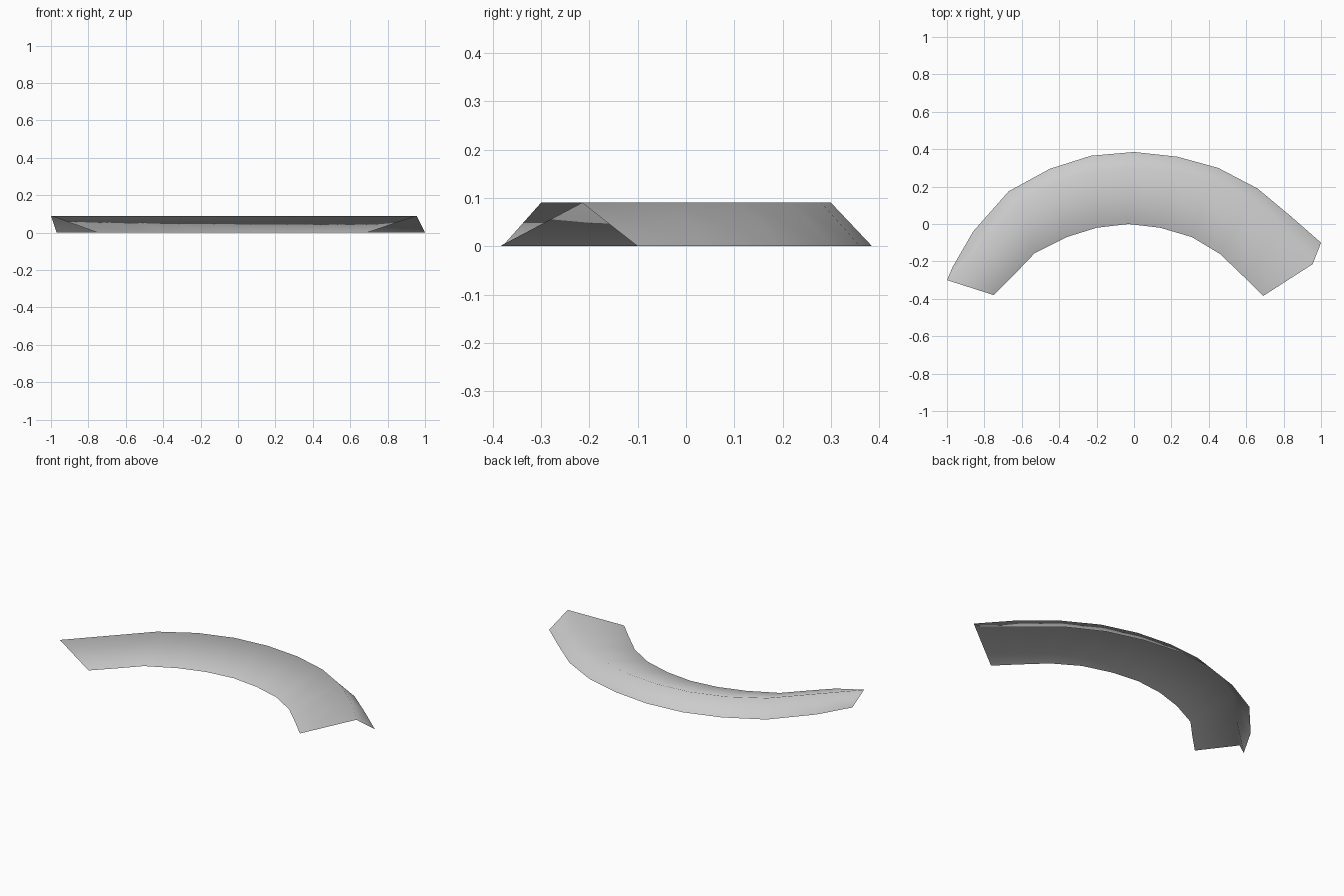
import bpy
import bmesh

# Remove the default cube only
default_cube = bpy.data.objects.get("Cube")
if default_cube:
    bpy.data.objects.remove(default_cube, do_unlink=True)


def make_material(name, colour):
    material = bpy.data.materials.new(name)
    material.use_nodes = True
    material.diffuse_color = colour
    shader = next(n for n in material.node_tree.nodes if n.type == "BSDF_PRINCIPLED")
    shader.inputs["Base Color"].default_value = colour
    return material


def loft_open_shell(name, rails, material):
    """Skin an open sheet across neighbouring rails of equal point count."""
    mesh = bpy.data.meshes.new(name)
    shell = bmesh.new()
    rows = [[shell.verts.new((x, y, height)) for x, y in path] for height, path in rails]
    for lower, upper in zip(rows, rows[1:]):
        for i in range(len(lower) - 1):
            shell.faces.new((lower[i], lower[i + 1], upper[i + 1], upper[i]))
    # Keep the outside of the sheet facing upward
    for face in shell.faces:
        face.normal_update()
        if face.normal.z < 0:
            face.normal_flip()
        face.smooth = True
    shell.to_mesh(mesh)
    shell.free()
    mesh.materials.append(material)
    sheet = bpy.data.objects.new(name, mesh)
    bpy.context.collection.objects.link(sheet)
    return sheet


ridge_height = 0.09

# Inner foot of the arch, from the left end to the right end
inner_edge = [(.69, -.385), (.59, -.285), (.46, -.16), (.31, -.07), (.14, -.02), (-.03, 0),
              (-.2, -.02), (-.36, -.07), (-.53, -.155), (-.64, -.27), (-.75, -.38)]

# Raised crest, leaning toward the outer side
crest = [(.955, -.215), (.79, -.03), (.61, .115), (.42, .22), (.21, .28), (-.01, .3),
         (-.22, .28), (-.425, .215), (-.62, .1), (-.81, -.1), (-1, -.3)]

# Outer foot of the arch
outer_edge = [(1, -.1), (.84, .04), (.66, .19), (.45, .3), (.23, .36), (0, .385),
              (-.23, .365), (-.45, .295), (-.67, .175), (-.86, -.04), (-.97, -.23)]

grey = make_material("plain_grey", (.6, .6, .6, 1))
loft_open_shell("curved_ridge_shell",
                [(0, inner_edge), (ridge_height, crest), (0, outer_edge)], grey)
